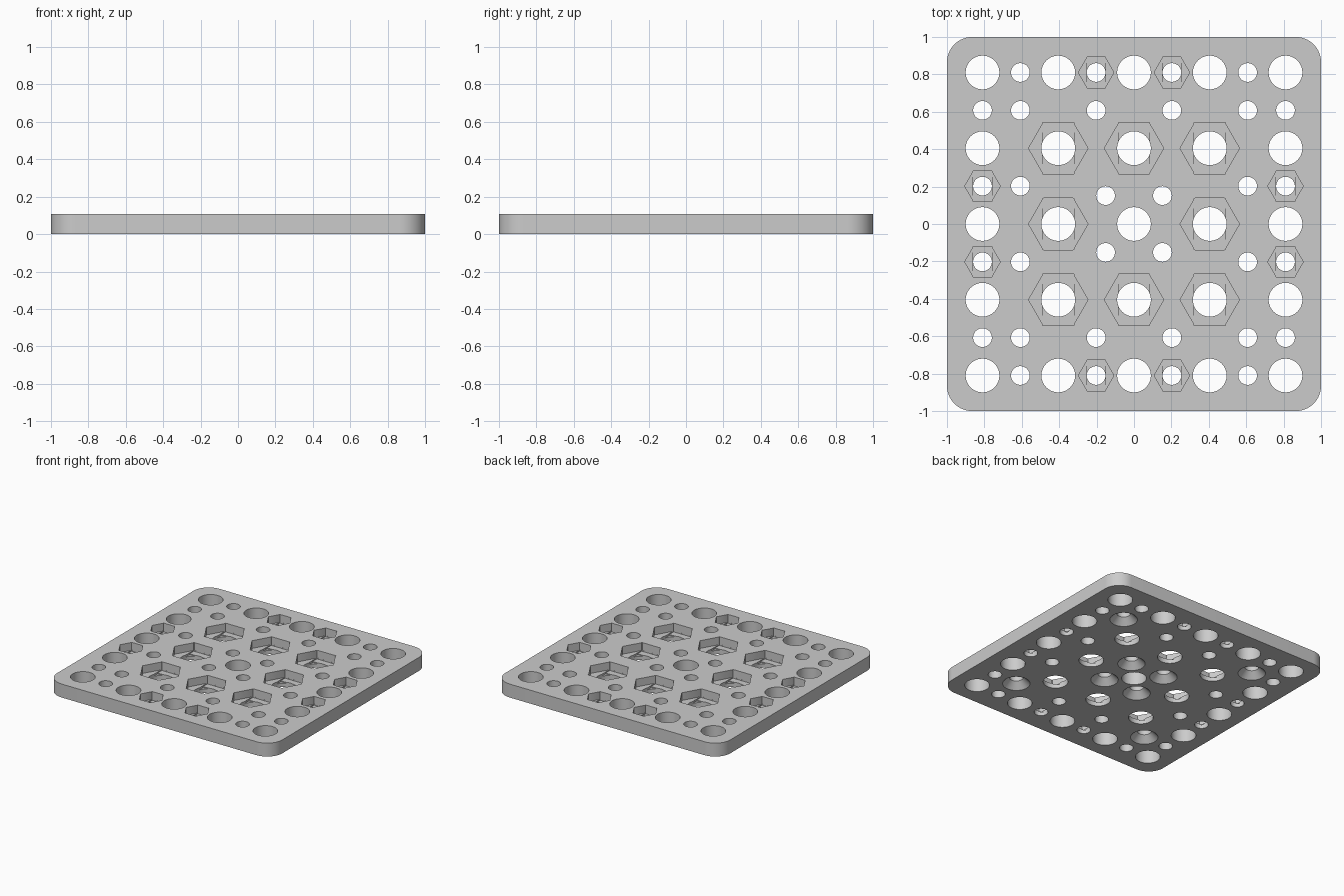
import bpy, bmesh, math
from mathutils import Matrix

cube = bpy.data.objects.get("Cube")
if cube:
    bpy.data.objects.remove(cube)

THICK, PITCH = 0.108, 0.405
HALF = PITCH / 2
TOP = THICK + 0.05
BIG_R, SMALL_R = 0.09, 0.05
HEX_FLOOR, STEP = 0.046, 0.008


def mirrored(points):
    """All four mirror images of each point in x and y."""
    return sorted({(sx * x, sy * y) for x, y in points for sx in (1, -1) for sy in (1, -1)})


def finish(bm, name):
    mesh = bpy.data.meshes.new(name)
    bm.to_mesh(mesh)
    bm.free()
    obj = bpy.data.objects.new(name, mesh)
    bpy.context.collection.objects.link(obj)
    return obj


def prism(bm, spot, z0, z1, r0, r1, sides):
    """Upright prism or cone from z0 to z1."""
    place = Matrix.Translation((*spot, (z0 + z1) / 2))
    bmesh.ops.create_cone(bm, cap_ends=True, segments=sides, radius1=r0, radius2=r1,
                          depth=z1 - z0, matrix=place)


def block(bm, spot, z0, z1, wide, deep):
    place = Matrix.Translation((*spot, (z0 + z1) / 2)) @ Matrix.Diagonal((wide, deep, z1 - z0, 1))
    bmesh.ops.create_cube(bm, size=1, matrix=place)


# Hole layout
ring = mirrored([(PITCH, 0), (0, PITCH), (PITCH, PITCH)])
big = mirrored([(i * PITCH, j * PITCH) for i in range(3) for j in range(3)])
small_nuts = mirrored([(HALF, 4 * HALF), (4 * HALF, HALF)])
sunk = mirrored([(3 * HALF, 3 * HALF), (0.152, 0.152)])
plain = mirrored([(4 * HALF, 3 * HALF), (3 * HALF, 4 * HALF), (HALF, 3 * HALF), (3 * HALF, HALF)])
nuts = [(p, 0.159, BIG_R - 0.006) for p in ring] + [(p, 0.095, SMALL_R) for p in small_nuts]

# Plate with rounded corners
bm = bmesh.new()
block(bm, (0, 0), 0, THICK, 2, 2)
uprights = [e for e in bm.edges if abs(e.verts[0].co.z - e.verts[1].co.z) > 0.01]
bmesh.ops.bevel(bm, geom=uprights, offset=0.135, segments=16, profile=0.5, affect='EDGES')
plate = finish(bm, "plate")

# Through holes
holes = bmesh.new()
for p in big:
    prism(holes, p, -0.05, TOP, BIG_R, BIG_R, 64)
for p in small_nuts + sunk + plain:
    prism(holes, p, -0.05, TOP, SMALL_R, SMALL_R, 48)

# Countersinks on the underside
sinks = bmesh.new()
for p in sunk:
    prism(sinks, p, -0.01, 0.05, 0.11, 0.05, 48)

# Hexagonal nut pockets, each with a slot and a square stepped below
pockets, slots, squares = bmesh.new(), bmesh.new(), bmesh.new()
for p, radius, half in nuts:
    flats = radius * math.sqrt(3) - 0.001
    prism(pockets, p, HEX_FLOOR, TOP, radius, radius, 6)
    block(slots, p, HEX_FLOOR - STEP, TOP, 2 * half, flats)
    block(squares, p, HEX_FLOOR - 2 * STEP, TOP, 2 * half - 0.001, 2 * half - 0.001)
# Turn hexagons so that their points face left and right
for v in pockets.verts:
    p, radius, _ = min(nuts, key=lambda n: math.dist(n[0], v.co.xy))
    x, y = v.co.x - p[0], v.co.y - p[1]
    angle = math.radians(60 * math.floor(math.degrees(math.atan2(y, x)) / 60 + 0.25))
    v.co.x, v.co.y = p[0] + radius * math.cos(angle), p[1] + radius * math.sin(angle)

# Cut everything out of the plate
bpy.context.view_layer.objects.active = plate
plate.select_set(True)
for name, cutter_bm in (("pockets", pockets), ("slots", slots), ("squares", squares),
                        ("countersinks", sinks), ("holes", holes)):
    cutter = finish(cutter_bm, name)
    cutter.hide_render = True
    mod = plate.modifiers.new(name, 'BOOLEAN')
    mod.operation, mod.solver, mod.object = 'DIFFERENCE', 'EXACT', cutter
    bpy.ops.object.modifier_apply(modifier=name)
    bpy.data.objects.remove(cutter)

# Grey material
grey = bpy.data.materials.new("light grey")
grey.use_nodes = True
grey.diffuse_color = (0.6, 0.6, 0.6, 1)
grey.node_tree.nodes["Principled BSDF"].inputs["Base Color"].default_value = (0.6, 0.6, 0.6, 1)
plate.data.materials.clear()
plate.data.materials.append(grey)
bpy.ops.object.shade_smooth_by_angle(angle=math.radians(30))
